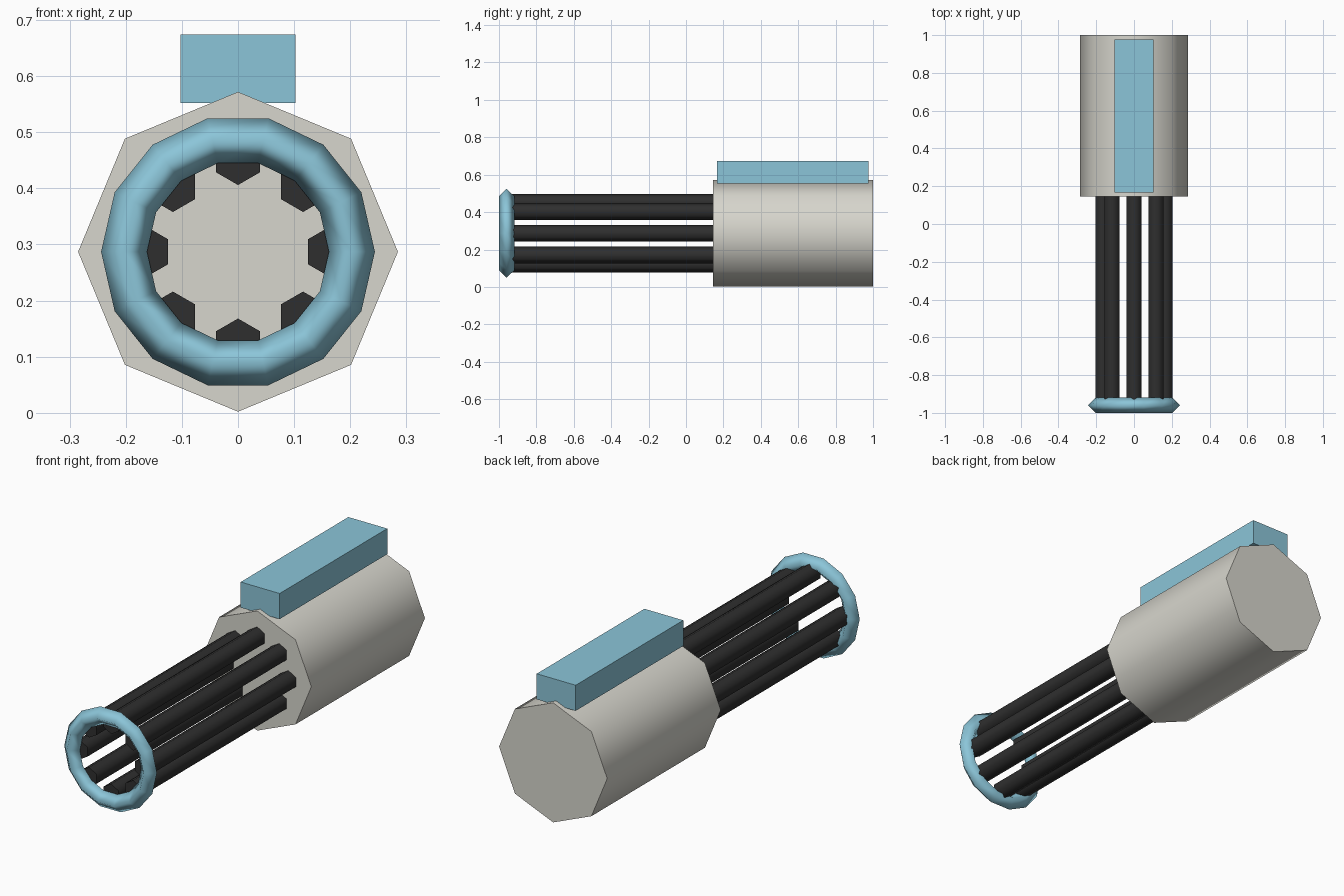
import bpy
from math import cos, sin, pi, radians

cube = bpy.data.objects.get("Cube")
if cube:
    bpy.data.objects.remove(cube, do_unlink=True)

AXIS_Z = 0.287  # height of the barrel axis


def material(name, rgb):
    mat = bpy.data.materials.new(name)
    mat.use_nodes = True
    color = (*rgb, 1)
    mat.diffuse_color = color
    mat.node_tree.nodes["Principled BSDF"].inputs["Base Color"].default_value = color
    return mat


def finish(name, mat):
    obj = bpy.context.object
    obj.name = obj.data.name = name
    obj.data.materials.append(mat)
    return obj


def prism(name, sides, radius, x, z, y0, y1, mat):
    """Prism along y with one corner pointing up, smooth round its sides."""
    bpy.ops.mesh.primitive_cylinder_add(
        vertices=sides, radius=radius, depth=y1 - y0,
        location=(x, (y0 + y1) / 2, z), rotation=(pi / 2, 0, 0))
    finish(name, mat)
    bpy.ops.object.shade_smooth_by_angle(angle=radians(70))


grey = material("warm_grey", (0.68, 0.67, 0.61))
blue = material("light_blue", (0.26, 0.56, 0.69))
black = material("dark_black", (0.028, 0.028, 0.028))

# Octagonal housing
prism("housing", 8, 0.285, 0, AXIS_Z, 0.145, 1, grey)

# Ring of eight hexagonal barrels
for i in range(8):
    a = i * pi / 4
    prism(f"barrel_{i + 1}", 6, 0.045, 0.164 * cos(a), AXIS_Z + 0.164 * sin(a),
          -0.955, 0.16, black)

# Muzzle ring with a diamond cross-section
bpy.ops.mesh.primitive_torus_add(
    major_segments=14, minor_segments=4, major_radius=0.203, minor_radius=0.041,
    location=(0, -0.959, AXIS_Z), rotation=(pi / 2, 0, 0))
finish("muzzle_ring", blue)
bpy.ops.object.shade_smooth()

# Block on top of the housing
bpy.ops.mesh.primitive_cube_add(size=1, location=(0, 0.572, 0.613))
block = finish("top_block", blue)
block.scale = (0.205, 0.81, 0.122)
